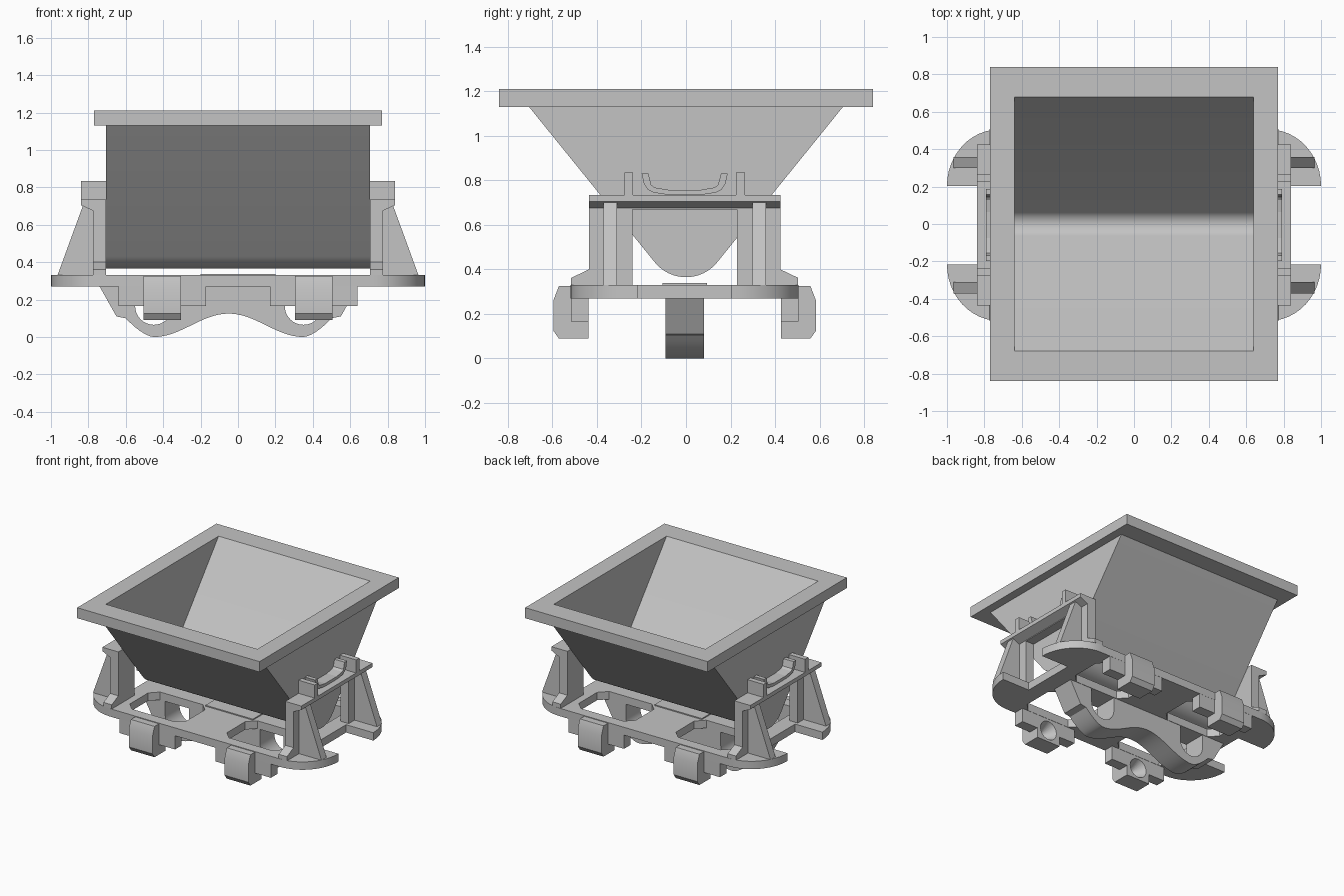
import bpy, bmesh, math
from mathutils import Vector

if "Cube" in bpy.data.objects:
    bpy.data.objects.remove(bpy.data.objects["Cube"])

YO = -0.006  # small sideways offset of the undercarriage
grey = bpy.data.materials.new("light_grey_metal")
grey.diffuse_color = (0.55, 0.55, 0.55, 1)
grey.use_nodes = True
grey.node_tree.nodes["Principled BSDF"].inputs["Base Color"].default_value = grey.diffuse_color


def finish(name, bm):
    bmesh.ops.recalc_face_normals(bm, faces=bm.faces[:])
    me = bpy.data.meshes.new(name)
    bm.to_mesh(me)
    bm.free()
    me.materials.append(grey)
    ob = bpy.data.objects.new(name, me)
    bpy.context.collection.objects.link(ob)
    return ob


def prism(name, pts, axis, a, b, sx=1, sy=1, yo=YO):
    """Extrude a 2D outline along an axis from a to b, optionally mirrored."""
    def place(p, t):
        x, y, z = {'x': (t, p[0], p[1]), 'y': (p[0], t, p[1]), 'z': (p[0], p[1], t)}[axis]
        return Vector((x * sx, y * sy + yo, z))
    bm = bmesh.new()
    lo = [bm.verts.new(place(p, a)) for p in pts]
    hi = [bm.verts.new(place(p, b)) for p in pts]
    bm.faces.new(lo)
    bm.faces.new(hi)
    n = len(pts)
    for i in range(n):
        j = (i + 1) % n
        bm.faces.new((lo[i], lo[j], hi[j], hi[i]))
    return finish(name, bm)


def box(name, x0, x1, y0, y1, z0, z1, sx=1, sy=1, yo=YO):
    return prism(name, [(x0, y0), (x1, y0), (x1, y1), (x0, y1)], 'z', z0, z1, sx, sy, yo)


def cut(ob, cutters):
    bpy.context.view_layer.objects.active = ob
    for c in cutters:
        m = ob.modifiers.new("cut", 'BOOLEAN')
        m.operation = 'DIFFERENCE'
        m.solver = 'EXACT'
        m.object = c
        bpy.ops.object.modifier_apply(modifier=m.name)
        bpy.data.objects.remove(c)


def smooth(ob):
    bpy.ops.object.select_all(action='DESELECT')
    ob.select_set(True)
    bpy.context.view_layer.objects.active = ob
    bpy.ops.object.shade_smooth_by_angle(angle=math.radians(25))


def trough(top_y, top_z, r, bottom):
    """V-shaped outline with a rounded bottom."""
    a = math.radians(50.6)
    arc = [(r * math.sin(a * i / 8), bottom + r - r * math.cos(a * i / 8)) for i in range(-8, 9)]
    return [(-top_y, top_z)] + arc + [(top_y, top_z)]


# Hopper body and rim, hollowed by the same cavity
for name in ("hopper_body", "hopper_rim"):
    if name == "hopper_body":
        ob = prism(name, trough(0.705, 1.13, 0.18, 0.365), 'x', -0.705, 0.705, yo=0)
    else:
        ob = box(name, -0.77, 0.77, -0.84, 0.84, 1.13, 1.21, yo=0)
    # the cavity is extended past the rim along its own slope
    cut(ob, [prism("cavity", trough(0.68 + 0.04 * 0.82, 1.25, 0.08, 0.42), 'x', -0.64, 0.64, yo=0)])
    smooth(ob)

# Base plate with rounded lobes and notched ends
quarter = [(0.72 + 0.28 * math.sin(t), 0.21 + 0.302 * math.cos(t))
           for t in (math.pi / 2 * i / 12 for i in range(13))]
half = quarter + [(0.77, 0.21)]
right = half + [(x, -y) for x, y in reversed(half)]
plate = prism("base_plate", right + [(-x, -y) for x, y in right], 'z', 0.27, 0.33)
c = 0.06
x0, x1, y0, y1 = 0.17, 0.65, 0.09, 0.43
opening = [(x0 + c, y0), (x1 - c, y0), (x1, y0 + c), (x1, y1 - c),
           (x1 - c, y1), (x0 + c, y1), (x0, y1 - c), (x0, y0 + c)]
cut(plate, [prism("wheel_opening", opening, 'z', 0.2, 0.4, sx, sy)
            for sx in (1, -1) for sy in (1, -1)])
smooth(plate)
box("centre_pad", -0.2, 0.2, -0.1, 0.1, 0.328, 0.338)

# Wavy centre beam with axle slots
low = []
for i in range(-16, 17):
    u = 0.4 * i / 16
    low.append((u, 0.0625 + 0.0625 * math.cos(math.pi * u / 0.4)))
end = [(0.4 + 0.15 * t, 0.1 * t ** 1.6) for t in (i / 8 for i in range(1, 9))]
end += [(0.6, 0.11), (0.69, 0.27)]
slot = [(0.5, 0.27)] + [(0.4 + 0.1 * math.cos(t), 0.165 - 0.1 * math.sin(t))
                        for t in (math.pi * i / 16 for i in range(17))] + [(0.3, 0.27)]
outline = ([(-x, z) for x, z in reversed(end)] + low + end + slot
           + [(-x, z) for x, z in reversed(slot)])
beam = prism("centre_beam", [(x - 0.05, z) for x, z in outline], 'y', -0.087, 0.087)
smooth(beam)

# Axle boxes and their brackets
box_side = [(0.432, 0.09), (0.565, 0.09), (0.59, 0.125), (0.59, 0.26), (0.565, 0.325), (0.432, 0.325)]
for sx in (1, -1):
    for sy in (1, -1):
        side = ("right" if sx > 0 else "left") + ("_back" if sy > 0 else "_front")
        axle = prism("axle_box_" + side, box_side, 'x', 0.305, 0.505, sx, sy)
        bracket = box("axle_bracket_" + side, 0.17, 0.64, 0.432, 0.511, 0.165, 0.275, sx, sy)
        for ob in (axle, bracket):
            # tapered bearing socket on the inner face
            bm = bmesh.new()
            bmesh.ops.create_cone(bm, cap_ends=True, segments=24, radius1=0.078, radius2=0.004, depth=0.14)
            for v in bm.verts:
                v.co = Vector((sx * 0.405 + v.co.x, sy * (0.49 + v.co.z) + YO, 0.18 + v.co.y))
            cut(ob, [finish("socket", bm)])
            smooth(ob)

# End supports that carry the hopper
arch = [(-0.43, 0.33), (-0.235, 0.33), (-0.235, 0.67), (0.235, 0.67),
        (0.235, 0.33), (0.43, 0.33), (0.43, 0.71), (-0.43, 0.71)]
ledge = [(0.705, 0.675), (0.775, 0.675), (0.84, 0.705), (0.84, 0.735), (0.705, 0.735)]
fin = [(0.77, 0.33), (0.965, 0.33), (0.83, 0.70), (0.77, 0.70)]
foot = [(0.43, 0.33), (0.51, 0.33), (0.51, 0.362), (0.43, 0.40)]
rail = [(0.193, 0.83), (0.183, 0.785), (0.165, 0.758), (0.14, 0.745), (0.08, 0.736)]
rail_in = [(0.07, 0.757), (0.135, 0.768), (0.15, 0.78), (0.163, 0.83)]
rocker = rail + [(-y, z) for y, z in reversed(rail)] + [(-y, z) for y, z in rail_in[::-1]][::-1] [::-1][::-1]
rocker = rail + [(-y, z) for y, z in reversed(rail)] + [(-y, z) for y, z in reversed(rail_in)] + rail_in
for sx in (1, -1):
    end_name = "right" if sx > 0 else "left"
    prism("end_frame_" + end_name, arch, 'x', 0.705, 0.775, sx)
    prism("support_ledge_" + end_name, ledge, 'y', -0.43, 0.43, sx)
    prism("rocker_rail_" + end_name, rocker, 'x', 0.70, 0.79, sx)
    for sy in (1, -1):
        side = end_name + ("_back" if sy > 0 else "_front")
        prism("support_fin_" + side, fin, 'y', 0.305, 0.365, sx, sy)
        prism("frame_foot_" + side, foot, 'x', 0.705, 0.775, sx, sy)
        box("stop_block_" + side, 0.705, 0.84, 0.231, 0.27, 0.73, 0.835, sx, sy)
